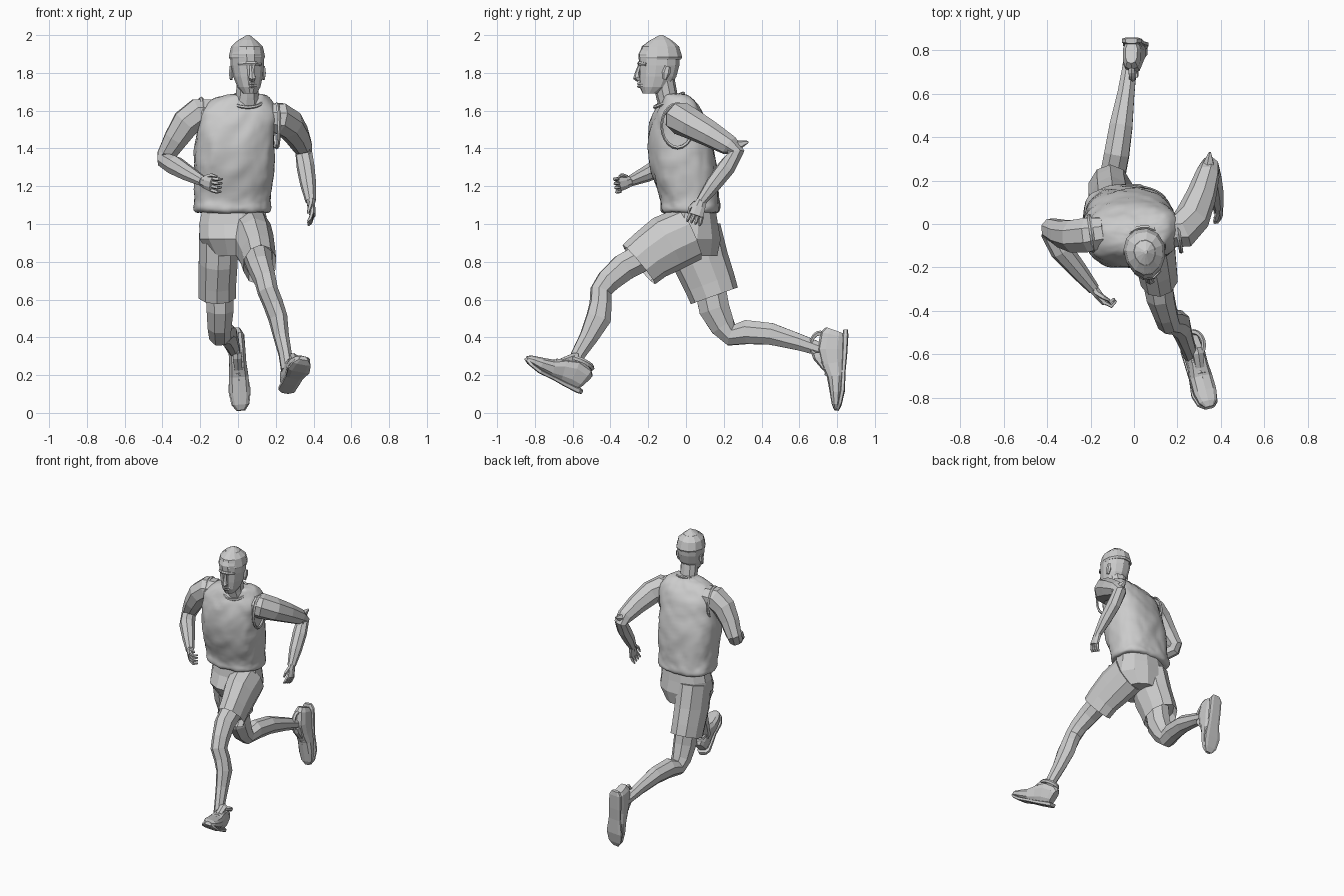
import bpy, bmesh, math
from mathutils import Vector as V, Matrix


def finish(name, bm, smooth=False):
    bmesh.ops.recalc_face_normals(bm, faces=bm.faces[:])
    me = bpy.data.meshes.new(name)
    bm.to_mesh(me)
    bm.free()
    for p in me.polygons:
        p.use_smooth = smooth
    ob = bpy.data.objects.new(name, me)
    bpy.context.collection.objects.link(ob)
    return ob


def loft(name, secs, ref=(1, 0, 0), n=8, level=False, yaw=(0, 0), power=1.0,
         taper=0.0, hollow=0.0, smooth=False):
    """Skin rings (x, y, z, rx, ry) along a path; level keeps rings horizontal."""
    bm = bmesh.new()
    pts = [V(s[:3]) for s in secs]
    u, rings, last = V(ref), [], len(pts) - 1
    for i, s in enumerate(secs):
        if level:
            a = yaw[0] + (yaw[1] - yaw[0]) * i / last
            t, u = V((0, 0, 1)), V((math.cos(a), math.sin(a), 0))
        else:
            t = V((0, 0, 0))
            if i > 0:
                t += (pts[i] - pts[i - 1]).normalized()
            if i < last:
                t += (pts[i + 1] - pts[i]).normalized()
            t.normalize()
            u = (u - t * u.dot(t)).normalized()
        w = t.cross(u)
        ring = []
        for k in range(n):
            a = 2 * math.pi * (k + 0.5) / n
            c, d = math.cos(a), math.sin(a)
            c = math.copysign(abs(c) ** power, c) * (1 + taper * d)
            d = math.copysign(abs(d) ** power, d)
            ring.append(bm.verts.new(pts[i] + u * c * s[3] + w * d * s[-1]))
        rings.append(ring)
    for a, b in zip(rings, rings[1:]):
        for k in range(n):
            bm.faces.new((a[k], a[(k + 1) % n], b[(k + 1) % n], b[k]))
    bm.faces.new(rings[0])
    end = bm.faces.new(rings[-1])
    if hollow:
        bmesh.ops.recalc_face_normals(bm, faces=bm.faces[:])
        bmesh.ops.inset_region(bm, faces=[end], thickness=0.012)
        for v in end.verts:
            v.co -= t * hollow
    return finish(name, bm, smooth)


def ring(name, loc, rx, ry, r, rot):
    """Thin trim loop, elliptical."""
    bpy.ops.mesh.primitive_torus_add(major_segments=20, minor_segments=5, major_radius=1,
                                     minor_radius=r / max(rx, ry), location=loc, rotation=rot)
    ob = bpy.context.object
    ob.name, ob.scale = name, (rx, ry, max(rx, ry))


# Running vest, with a bloused hem and soft wrinkles
vest = loft("vest", [
    (-.02, .025, 1.055, .17, .125), (-.028, .024, 1.06, .2, .155), (-.033, .024, 1.085, .21, .165),
    (-.03, .024, 1.12, .2, .15), (-.025, .005, 1.2, .21, .168), (-.022, -.015, 1.3, .216, .178),
    (-.02, -.03, 1.4, .216, .178), (-.01, -.04, 1.5, .21, .162), (0, -.043, 1.58, .215, .135),
    (.01, -.045, 1.635, .19, .105), (.03, -.05, 1.67, .14, .08), (.045, -.06, 1.69, .08, .06)],
    n=20, level=True, yaw=(-.05, .2), power=.8, smooth=True)
vest.modifiers.new("soft", "SUBSURF").levels = 2
vest.modifiers["soft"].render_levels = 2
cloth = bpy.data.textures.new("wrinkles", "CLOUDS")
cloth.noise_scale = .09
wr = vest.modifiers.new("wrinkles", "DISPLACE")
wr.texture, wr.strength = cloth, .022
for side, x, z in (("right", -.195, 1.55), ("left", .205, 1.52)):
    ring(side + "_armhole_trim", (x, -.045, z), .115, .085, .01, (0, math.pi / 2, .15))
ring("neckline_trim", (.045, -.09, 1.655), .085, .085, .009, (.45, 0, .1))

# Neck and head
loft("neck", [(.04, -.06, 1.6, .09, .08), (.048, -.1, 1.67, .062, .058),
              (.052, -.12, 1.77, .062, .06)], level=True, n=10)
loft("head", [
    (.065, -.19, 1.69, .035, .04), (.06, -.165, 1.725, .06, .082), (.055, -.15, 1.78, .078, .1),
    (.052, -.142, 1.84, .088, .108), (.05, -.142, 1.9, .09, .112), (.05, -.138, 1.945, .077, .092),
    (.05, -.133, 1.975, .045, .055), (.055, -.13, 2.0, .008, .008)],
    level=True, n=12, yaw=(.15, .15), taper=.12)
loft("hair_band", [(.05, -.137, 1.872, .09, .112), (.05, -.136, 1.885, .096, .117),
                   (.05, -.136, 1.94, .084, .1), (.05, -.133, 1.972, .05, .06)],
     level=True, n=12, yaw=(.15, .15), taper=.12)
loft("nose", [(.07, -.245, 1.84, .009), (.073, -.258, 1.8, .013), (.075, -.26, 1.775, .021),
              (.074, -.247, 1.762, .014)], n=6)
loft("brow", [(.005, -.222, 1.845, .009), (.045, -.247, 1.85, .012), (.09, -.243, 1.85, .012),
              (.12, -.212, 1.845, .009)], ref=(0, 0, 1), n=6)
for nm, z in (("upper_lip", 1.742), ("lower_lip", 1.728)):
    loft(nm, [(.046, -.23, z, .004), (.072, -.25, z, .009), (.098, -.226, z, .004)],
         ref=(0, 0, 1), n=6)
for nm, x, y in (("right_ear", -.036, -.13), ("left_ear", .135, -.105)):
    loft(nm, [(x, y - .008, 1.765, .008, .01), (x, y, 1.8, .014, .022),
              (x, y + .008, 1.835, .009, .016)], n=6)

# Arms: right swings forward, left swings back
loft("right_arm", [
    (-.14, -.04, 1.59, .075), (-.21, -.05, 1.585, .086), (-.275, -.055, 1.535, .08),
    (-.33, -.045, 1.45, .067), (-.378, -.025, 1.365, .054), (-.38, -.04, 1.335, .05),
    (-.335, -.12, 1.31, .053), (-.26, -.21, 1.265, .043), (-.185, -.3, 1.225, .028)], ref=(0, 1, 0))
loft("left_arm", [
    (.16, -.035, 1.56, .08), (.22, -.03, 1.56, .088), (.27, .03, 1.53, .082),
    (.31, .13, 1.475, .07), (.34, .23, 1.415, .056), (.348, .265, 1.38, .046),
    (.358, .215, 1.3, .048), (.372, .145, 1.21, .043), (.385, .08, 1.12, .028)], ref=(0, 1, 0))
loft("left_elbow_point", [(.34, .22, 1.4, .05), (.35, .33, 1.435, .006)], n=5)


def hand(name, wrist, d, side, sgn, curl):
    w, d = V(wrist), V(d).normalized()
    s = V(side)
    s = (s - d * s.dot(d)).normalized()
    nrm = s.cross(d) * sgn

    def tube(nm, pr, n):
        loft(nm, [(*p, *r) for p, r in pr], ref=s, n=n)
    tube(name + "_palm", [(w - d * .01, (.027, .024)), (w + d * .03, (.036, .022)),
                          (w + d * .08, (.042, .017))], 8)
    for i in range(4):
        a = w + d * .072 + s * (i - 1.5) * .02
        b = a + d * .035 + nrm * .015 + s * (i - 1.5) * .003
        c = b + d * .03 * (1 - 1.3 * curl) + nrm * .035 * curl
        tube(f"{name}_finger_{i + 1}", [(a, (.011,)), (b, (.01,)), (c, (.006,))], 5)
    a = w + d * .015 + s * .025
    tube(name + "_thumb", [(a, (.014,)), (a + d * .035 + s * .02 + nrm * .012, (.011,)),
                           (a + d * .065 + s * .018 + nrm * .025, (.006,))], 5)


hand("right_hand", (-.185, -.3, 1.225), (.6, -.75, -.2), (-.1, .1, 1), 1, .9)
hand("left_hand", (.385, .08, 1.12), (.12, -.33, -.93), (0, -1, .3), -1, .4)

# Shorts: hips plus two flared legs with open hems
loft("shorts_hips", [(-.02, .03, 1.12, .165, .125), (-.025, .028, 1.0, .187, .146),
                     (-.02, .015, .92, .19, .175), (-.02, .03, .83, .13, .14)],
     level=True, n=12)
loft("shorts_left_leg", [(.06, .02, .95, .12, .15), (.085, -.1, .895, .108, .155),
                         (.105, -.19, .835, .095, .14), (.115, -.25, .785, .09, .135)],
     n=10, hollow=.05)
loft("shorts_right_leg", [(-.1, .04, .97, .11, .145), (-.105, .08, .8, .108, .148),
                          (-.11, .125, .69, .105, .138), (-.11, .15, .62, .105, .132)],
     n=10, hollow=.05)

# Bare legs: left reaches forward, right trails behind
loft("left_leg", [
    (.1, -.18, .85, .08), (.12, -.33, .77, .068, .078), (.145, -.41, .7, .058, .068),
    (.158, -.45, .645, .056, .06), (.185, -.452, .58, .054, .06), (.212, -.463, .5, .051, .07),
    (.23, -.515, .4, .042, .052), (.25, -.57, .31, .036, .04), (.262, -.6, .23, .036, .045)])
loft("right_leg", [
    (-.1, .12, .7, .08, .09), (-.095, .15, .55, .077, .088), (-.098, .195, .46, .068, .072),
    (-.095, .24, .412, .062, .062), (-.08, .32, .428, .062, .068), (-.06, .45, .418, .057, .062),
    (-.037, .6, .374, .042, .047), (-.022, .71, .337, .036, .038), (-.012, .79, .325, .034, .04)])


def shoe(name, heel, toe, up):
    """Shoe built on its own axes: heel to toe, and away from the sole."""
    h, d = V(heel), V(toe) - V(heel)
    L = d.length
    d.normalize()
    u = V(up)
    u = (u - d * u.dot(d)).normalized()
    side = d.cross(u)

    def run(nm, rows, n, power):  # rows: along, half width, bottom, top
        loft(nm, [(*(h + d * a * L + u * (b + t) / 2), w, (t - b) / 2) for a, w, b, t in rows],
             ref=side, n=n, power=power)
    run(name + "_upper", [(.01, .028, .02, .125), (.07, .042, .01, .15), (.25, .047, .01, .16),
                          (.42, .047, .01, .135), (.58, .054, .01, .1), (.78, .055, .015, .08),
                          (.93, .043, .022, .065), (1, .02, .03, .05)], 10, .75)
    run(name + "_sole", [(-.01, .028, .005, .03), (.06, .046, 0, .032), (.3, .047, 0, .028),
                         (.5, .048, .003, .026), (.75, .062, 0, .026), (.92, .05, .012, .034),
                         (1, .025, .026, .042)], 8, .55)
    run(name + "_tongue", [(.3, .024, .13, .19), (.36, .026, .13, .18), (.5, .022, .1, .125)], 6, .7)
    m = Matrix((d, side, u)).transposed().to_euler()
    ring(name + "_collar", h + d * L * .2 + u * .15, .062, .045, .014, m)
    for i in range(4):
        p = h + d * L * (.42 + .07 * i) + u * (.139 - .016 * i)
        loft(f"{name}_lace_{i + 1}", [(*(p - side * .032 - u * .014), .006), (*p, .008),
                                      (*(p + side * .032 - u * .014), .006)], ref=d, n=5)


shoe("left_shoe", (.25, -.565, .1), (.345, -.862, .255), (.12, .3, 1))
shoe("right_shoe", (-.012, .862, .435), (.015, .835, .012), (0, -1, 0))
